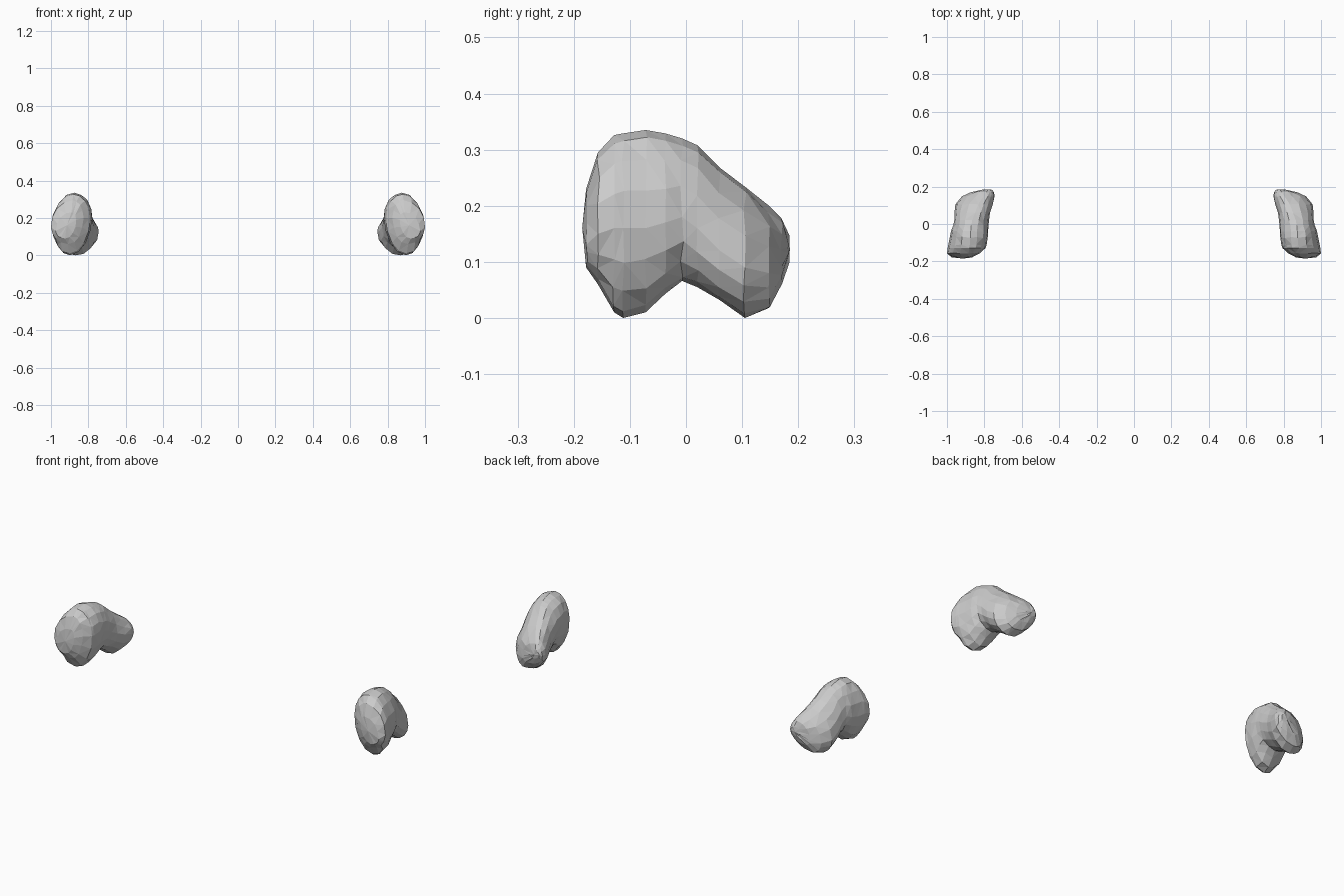
import bpy, bmesh, math, random

if "Cube" in bpy.data.objects:
    bpy.data.objects.remove(bpy.data.objects["Cube"])

# Cross-sections along y:
# y, (inner x, z), (top x, z), (outer x, z), (bottom x, z)
SECTIONS = [
    (-0.178, (0.865, 0.19), (0.890, 0.23), (0.975, 0.13), (0.925, 0.09)),
    (-0.157, (0.825, 0.20), (0.885, 0.295), (1.000, 0.15), (0.910, 0.06)),
    (-0.128, (0.793, 0.20), (0.880, 0.326), (0.996, 0.16), (0.902, 0.010)),
    (-0.112, (0.788, 0.20), (0.878, 0.329), (0.993, 0.16), (0.898, 0.000)),
    (-0.072, (0.782, 0.21), (0.875, 0.335), (0.985, 0.16), (0.890, 0.010)),
    (-0.037, (0.780, 0.20), (0.873, 0.329), (0.978, 0.17), (0.885, 0.043)),
    (-0.007, (0.778, 0.19), (0.870, 0.320), (0.966, 0.18), (0.875, 0.066)),
    (0.020, (0.775, 0.17), (0.865, 0.308), (0.961, 0.16), (0.875, 0.055)),
    (0.060, (0.770, 0.15), (0.850, 0.268), (0.960, 0.12), (0.875, 0.032)),
    (0.105, (0.755, 0.13), (0.833, 0.234), (0.955, 0.09), (0.870, 0.000)),
    (0.148, (0.746, 0.12), (0.805, 0.200), (0.920, 0.08), (0.860, 0.018)),
    (0.170, (0.748, 0.12), (0.790, 0.178), (0.870, 0.09), (0.835, 0.060)),
    (0.183, (0.760, 0.125), (0.780, 0.150), (0.815, 0.115), (0.795, 0.100)),
]
STEPS = 4


def ring_points(inner, top, outer, bottom):
    """Closed ring of four quarter-ellipse arcs through the extreme points."""
    pts = []
    side_first = True
    loop = [inner, top, outer, bottom]
    for k in range(4):
        a, b = loop[k], loop[(k + 1) % 4]
        for j in range(STEPS):
            t = j / STEPS * math.pi / 2
            c, s = math.cos(t), math.sin(t)
            if side_first:
                pts.append((b[0] + (a[0] - b[0]) * c, a[1] + (b[1] - a[1]) * s))
            else:
                pts.append((a[0] + (b[0] - a[0]) * s, b[1] + (a[1] - b[1]) * c))
        side_first = not side_first
    return pts


def build_lobe(name, side, seed):
    rng = random.Random(seed)
    bm = bmesh.new()
    rings = []
    for y, *ext in SECTIONS:
        ring = []
        for j, (x, z) in enumerate(ring_points(*ext)):
            # slight unevenness between the extreme points
            d = 0.0 if j % STEPS == 0 else 0.003
            ring.append(bm.verts.new((side * (x + rng.uniform(-d, d)),
                                      y + rng.uniform(-d, d),
                                      z + rng.uniform(-d, d))))
        rings.append(ring)
    n = len(rings[0])
    for a, b in zip(rings, rings[1:]):
        for j in range(n):
            k = (j + 1) % n
            bm.faces.new((a[j], a[k], b[k], b[j]))
    # rounded end caps
    for ring, y in ((rings[0], -0.185), (rings[-1], 0.185)):
        tip = bm.verts.new((sum(v.co.x for v in ring) / n, y,
                            sum(v.co.z for v in ring) / n))
        for j in range(n):
            bm.faces.new((ring[j], ring[(j + 1) % n], tip))
    bmesh.ops.triangulate(bm, faces=bm.faces[:])
    bmesh.ops.recalc_face_normals(bm, faces=bm.faces[:])
    me = bpy.data.meshes.new(name)
    bm.to_mesh(me)
    bm.free()
    bpy.context.collection.objects.link(bpy.data.objects.new(name, me))


# Mirrored pair of bean-shaped lobes
build_lobe("right_lobe", 1, 3)
build_lobe("left_lobe", -1, 3)
